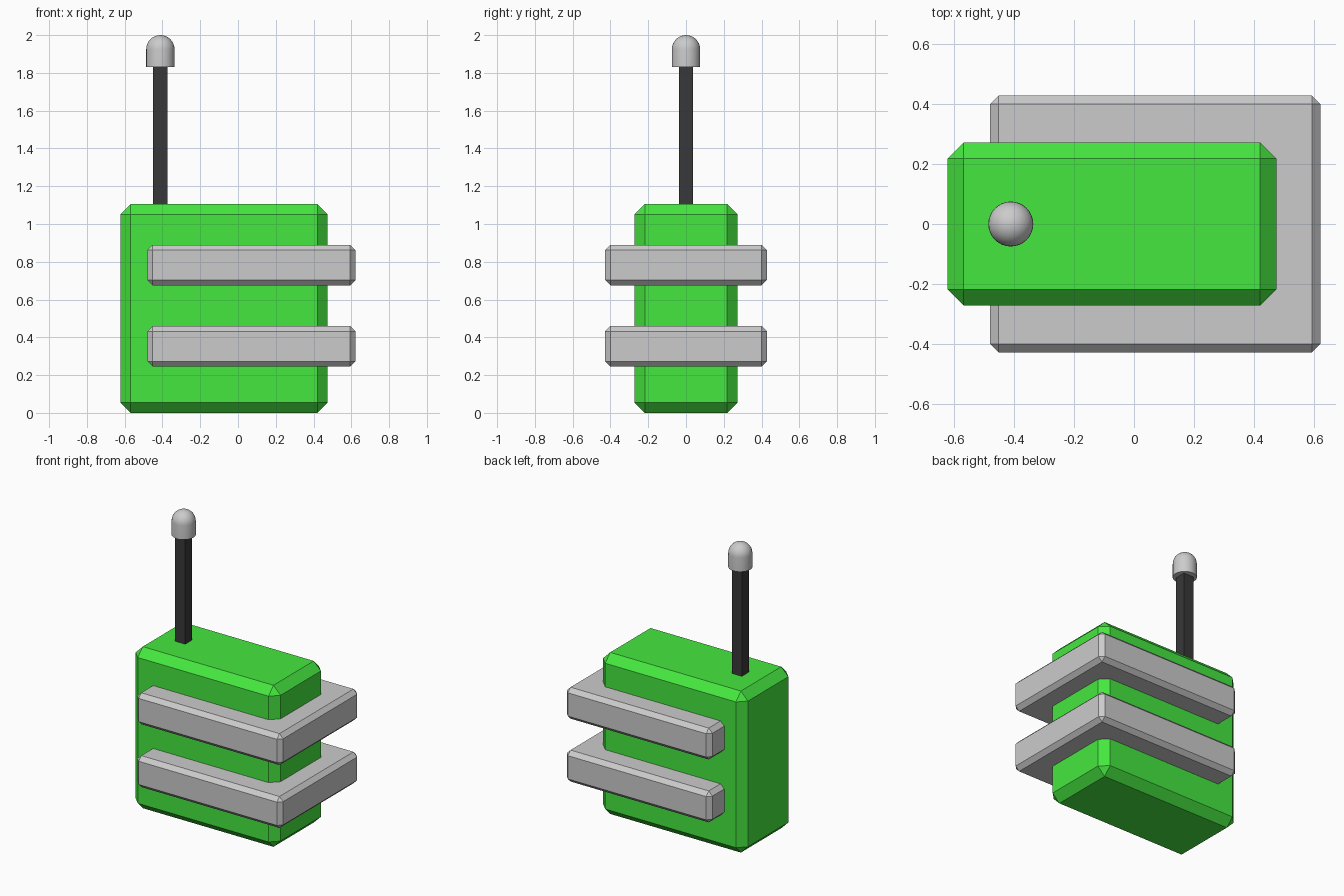
import bpy, bmesh, math
from mathutils import Matrix, Vector

if "Cube" in bpy.data.objects:
    bpy.data.objects.remove(bpy.data.objects["Cube"])


def material(name, rgb):
    m = bpy.data.materials.new(name)
    m.diffuse_color = (*rgb, 1)
    m.use_nodes = True
    m.node_tree.nodes["Principled BSDF"].inputs["Base Color"].default_value = m.diffuse_color
    return m


def finish(name, bm, mat=None):
    bmesh.ops.recalc_face_normals(bm, faces=bm.faces)
    me = bpy.data.meshes.new(name)
    bm.to_mesh(me)
    bm.free()
    if mat:
        me.materials.append(mat)
    ob = bpy.data.objects.new(name, me)
    bpy.context.collection.objects.link(ob)
    return ob


def box(name, lo, hi, chamfer=0, mat=None):
    lo, hi = Vector(lo), Vector(hi)
    bm = bmesh.new()
    m = Matrix.Translation((lo + hi) / 2) @ Matrix.Diagonal((*(hi - lo), 1))
    bmesh.ops.create_cube(bm, size=1, matrix=m)
    if chamfer:
        bmesh.ops.bevel(bm, geom=bm.edges[:], offset=chamfer, segments=1,
                        affect='EDGES')
    return finish(name, bm, mat)


green = material("green", (0.06, 0.8, 0.05))
black = material("black", (0.04, 0.04, 0.04))

# chamfered main body
box("body", (-0.622, -0.272, 0), (0.475, 0.272, 1.105), 0.054, green)

# two bands, offset towards the right of the body
for name, z in (("lower_band", 0.245), ("upper_band", 0.675)):
    box(name, (-0.48, -0.428, z), (0.622, 0.428, z + 0.215), 0.028)

# square antenna rod
AX = -0.411
box("antenna_rod", (AX - 0.038, -0.038, 1.09), (AX + 0.038, 0.038, 1.84), 0, black)

# domed antenna tip, revolved from a half profile
R, BASE, TOP = 0.075, 1.83, 2.0
profile = [(0, BASE), (R, BASE)]
profile += [(R * math.cos(a), TOP - R + R * math.sin(a))
            for a in (i * math.pi / 16 for i in range(9))]
bm = bmesh.new()
verts = [bm.verts.new((AX + r, 0, z)) for r, z in profile]
edges = [bm.edges.new(p) for p in zip(verts, verts[1:])]
bmesh.ops.spin(bm, geom=verts + edges, cent=(AX, 0, 0), axis=(0, 0, 1),
               angle=math.tau, steps=32)
bmesh.ops.remove_doubles(bm, verts=bm.verts, dist=1e-4)
tip = finish("antenna_tip", bm)
bpy.context.view_layer.objects.active = tip
tip.select_set(True)
bpy.ops.object.shade_smooth_by_angle(angle=math.radians(40))
